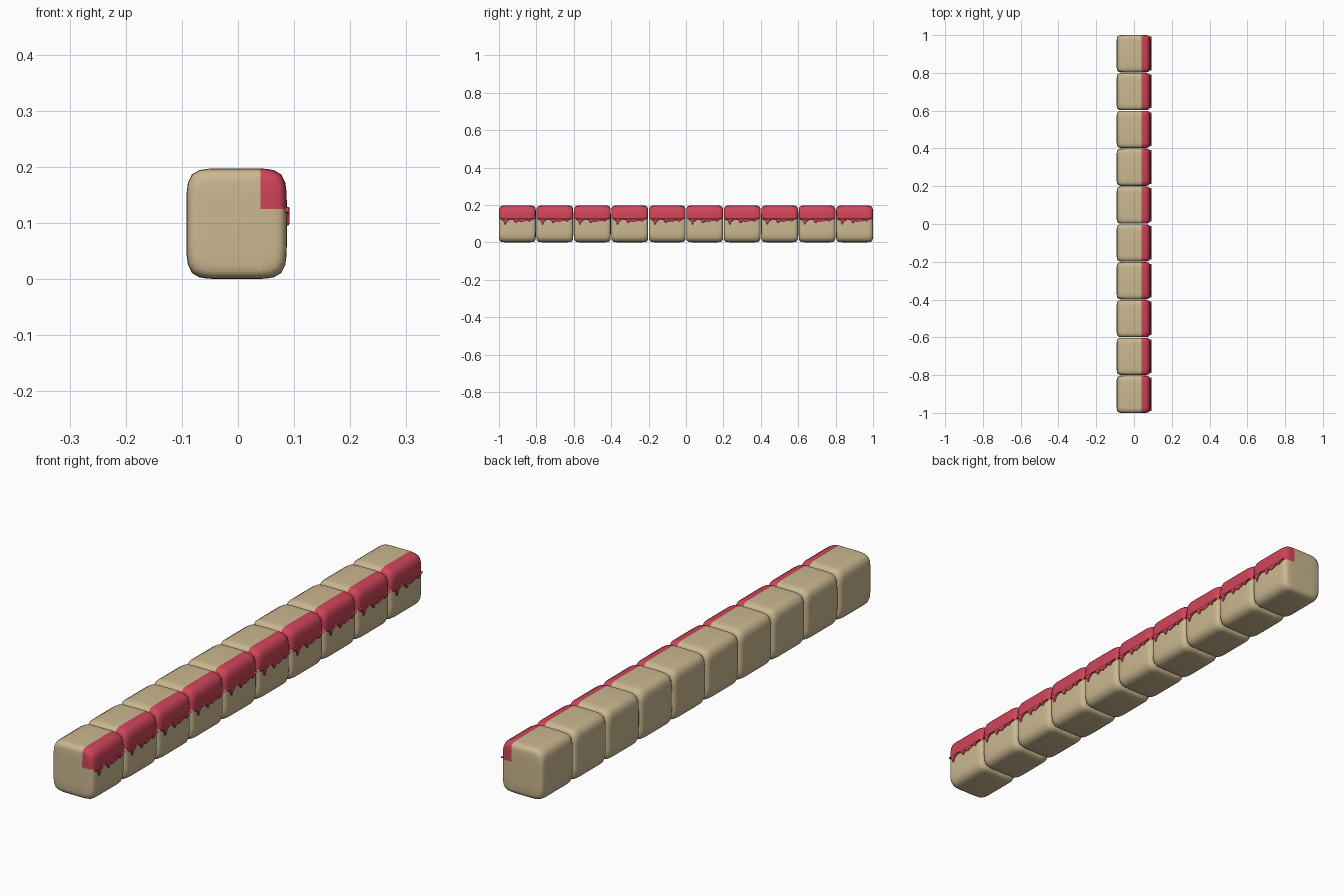
import bpy, bmesh, math

if "Cube" in bpy.data.objects:
    bpy.data.objects.remove(bpy.data.objects["Cube"])

COUNT, PITCH, HALF_LEN = 10, 0.2003, 0.0986
CX, HX, CZ, HZ = -0.0025, 0.0895, 0.0985, 0.0985
SPLIT_X, SPLIT_Z = 0.04, 0.125


def material(name, color):
    m = bpy.data.materials.new(name)
    m.diffuse_color = color
    m.use_nodes = True
    m.node_tree.nodes["Principled BSDF"].inputs["Base Color"].default_value = m.diffuse_color
    return m


BISCUIT = material("biscuit", (0.60, 0.48, 0.28, 1))
ICING = material("icing", (0.62, 0.06, 0.10, 1))


def cushion():
    """Soft square block: superellipse rings along y with rounded ends."""
    bm = bmesh.new()
    half = [(0.0986, 0.5), (0.098, 0.76), (0.0965, 0.86), (0.093, 0.925),
            (0.087, 0.967), (0.079, 0.99), (0.065, 1.0)]
    stations = [(-y, s) for y, s in half] + [(y, s) for y, s in reversed(half)]
    n, rings = 48, []
    for y, s in stations:
        ring = []
        for i in range(n):
            a = 2 * math.pi * i / n
            c, d = math.cos(a), math.sin(a)
            r = s / (abs(c) ** 6 + abs(d) ** 6) ** (1 / 6)
            ring.append(bm.verts.new((CX + HX * r * c, y, CZ + HZ * r * d)))
        rings.append(ring)
    for a, b in zip(rings, rings[1:]):
        for i in range(n):
            j = (i + 1) % n
            bm.faces.new((a[i], a[j], b[j], b[i]))
    bm.faces.new(rings[0])
    bm.faces.new(rings[-1])
    bmesh.ops.recalc_face_normals(bm, faces=bm.faces[:])
    # cut lines where the icing ends
    for co, no in (((SPLIT_X, 0, 0), (1, 0, 0)), ((0, 0, SPLIT_Z), (0, 0, 1))):
        bmesh.ops.bisect_plane(bm, geom=bm.verts[:] + bm.edges[:] + bm.faces[:],
                               plane_co=co, plane_no=no, dist=1e-5)
    return bm


def part_mesh(name, iced, mat):
    """Keep only the iced corner or the bare rest of the block."""
    bm = cushion()
    drop = []
    for f in bm.faces:
        c = f.calc_center_median()
        if (c.x > SPLIT_X and c.z > SPLIT_Z) != iced:
            drop.append(f)
    bmesh.ops.delete(bm, geom=drop, context='FACES')
    return finish(bm, name, mat)


def finish(bm, name, mat):
    me = bpy.data.meshes.new(name)
    bm.to_mesh(me)
    bm.free()
    me.materials.append(mat)
    return me


def drip_mesh():
    """Thin plate with a wavy lower edge on the +x face."""
    keys = [(-0.088, 0.119), (-0.077, 0.117), (-0.066, 0.095), (-0.054, 0.114),
            (-0.040, 0.121), (-0.022, 0.119), (-0.008, 0.102), (0.006, 0.114),
            (0.020, 0.108), (0.036, 0.113), (0.052, 0.118), (0.064, 0.111),
            (0.076, 0.120), (0.090, 0.124)]
    edge = []
    for (y0, z0), (y1, z1) in zip(keys, keys[1:]):
        for k in range(5):
            t = k / 5
            w = (1 - math.cos(math.pi * t)) / 2
            edge.append((y0 + (y1 - y0) * t, z0 + (z1 - z0) * w))
    edge.append(keys[-1])
    bm = bmesh.new()
    cols = []
    for y, z in edge:
        sect = [(0.083, z), (0.0895, z), (0.0915, z + 0.003),
                (0.0905, max(0.126, z + 0.004)), (0.085, 0.129)]
        cols.append([bm.verts.new((x, y, zz)) for x, zz in sect])
    for a, b in zip(cols, cols[1:]):
        for i in range(5):
            j = (i + 1) % 5
            bm.faces.new((a[i], a[j], b[j], b[i]))
    bm.faces.new(cols[0])
    bm.faces.new(cols[-1])
    bmesh.ops.recalc_face_normals(bm, faces=bm.faces[:])
    return finish(bm, "icing_drips", ICING)


parts = [part_mesh("block", False, BISCUIT),
         part_mesh("icing_corner", True, ICING),
         drip_mesh()]

# row of identical blocks
for i in range(COUNT):
    y = (i - (COUNT - 1) / 2) * PITCH
    for me in parts:
        ob = bpy.data.objects.new(f"{me.name}_{i + 1}", me)
        ob.location.y = y
        bpy.context.collection.objects.link(ob)

# smooth the shared meshes once
bpy.ops.object.select_all(action='DESELECT')
for ob in list(bpy.context.collection.objects)[:3]:
    ob.select_set(True)
    bpy.context.view_layer.objects.active = ob
bpy.ops.object.shade_smooth_by_angle(angle=math.radians(40))
